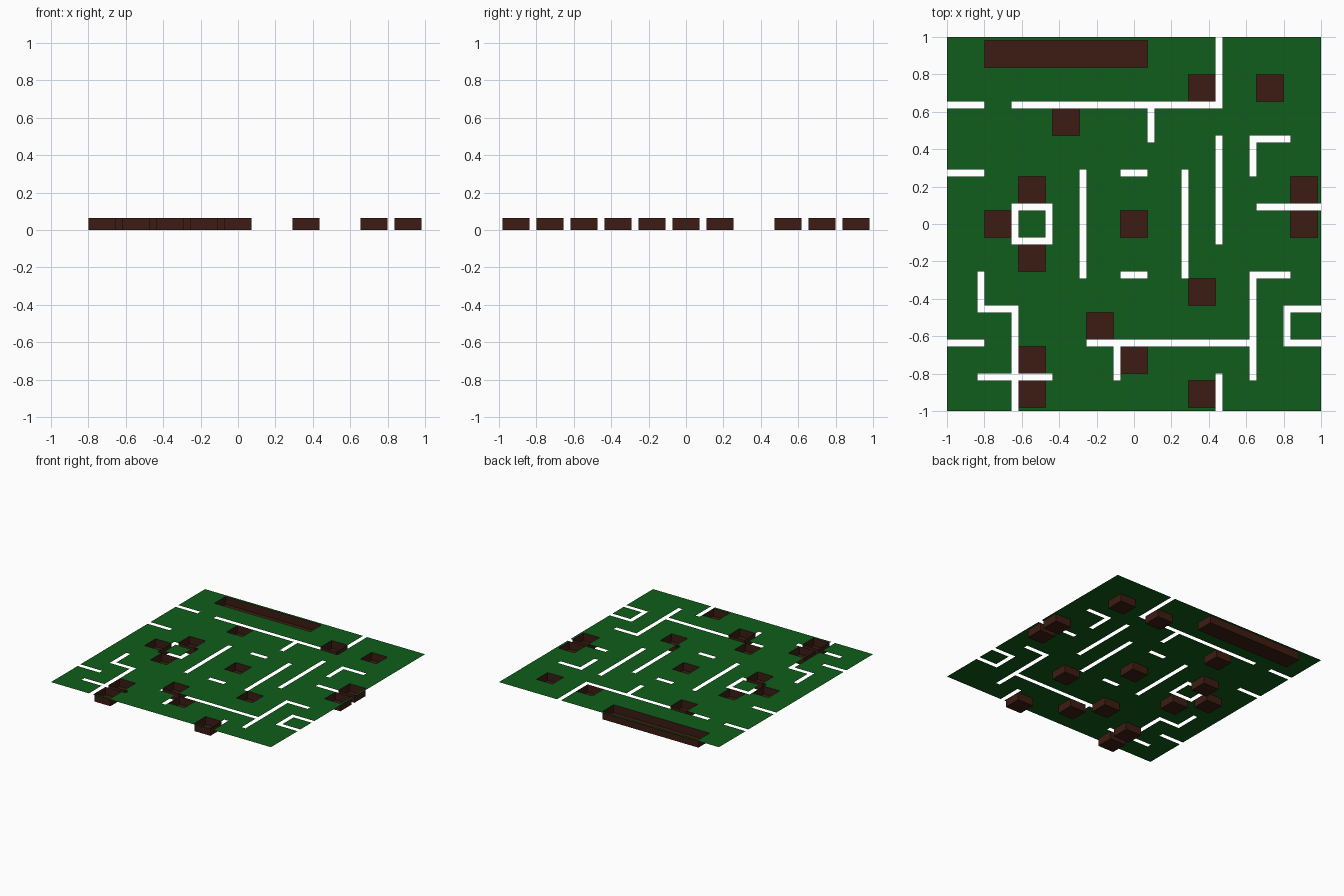
import bpy, bmesh

if "Cube" in bpy.data.objects:
    bpy.data.objects.remove(bpy.data.objects["Cube"])

C = 2 / 11          # maze cell size
H = 0.064           # pit depth


def pos(u):
    return -1 + u * C


def material(name, rgb):
    m = bpy.data.materials.new(name)
    m.diffuse_color = (*rgb, 1)
    m.use_nodes = True
    m.node_tree.nodes["Principled BSDF"].inputs["Base Color"].default_value = m.diffuse_color
    return m


green = material("green", (0.005, 0.11, 0.011))
brown = material("brown", (0.045, 0.012, 0.006))


def make_object(name, bm, mat):
    me = bpy.data.meshes.new(name)
    bm.to_mesh(me)
    bm.free()
    me.materials.append(mat)
    ob = bpy.data.objects.new(name, me)
    bpy.context.collection.objects.link(ob)


# wall slots in cell units: fixed line, start, end
horizontal = [(9, 0, 1.1), (9, 1.9, 8.1), (7, 0, 1.1), (7, 5.1, 5.9),
              (8, 8.9, 10.1), (6, 9.1, 11), (6, 1.9, 3.1), (5, 1.9, 3.1),
              (4, 5.1, 5.9), (4, 8.9, 10.1), (3, 0.9, 2.1), (3, 9.9, 11),
              (2, 0, 1.1), (2, 4.1, 9.1), (2, 9.9, 11), (1, 0.9, 3.1)]
vertical = [(8, 8.9, 11), (6, 7.9, 9.1), (4, 3.9, 7.1), (7, 3.9, 7.1),
            (8, 4.9, 8.1), (9, 6.9, 8.1), (2, 4.9, 6.1), (3, 4.9, 6.1),
            (1, 2.9, 4.1), (2, 0, 3.1), (5, 0.9, 2.1), (9, 0.9, 4.1),
            (8, 0, 1.1), (10, 1.9, 3.1)]

# pits: first column, last column, row
pits = [(1, 5, 10)] + [(c, c, r) for c, r in (
    (7, 9), (9, 9), (3, 8), (2, 6), (10, 6), (1, 5), (5, 5), (10, 5),
    (2, 4), (7, 3), (4, 2), (2, 1), (5, 1), (2, 0), (7, 0))]

holes = [(a, b, y - .1, y + .1) for y, a, b in horizontal]
holes += [(x - .1, x + .1, a, b) for x, a, b in vertical]
pit_rects = [(a + .1, b + .9, r + .1, r + .9) for a, b, r in pits]
holes += pit_rects

# maze floor: grid sheet with slots and pit openings left out
lines = [0] + [i + d for i in range(11) for d in (.1, .9)] + [11]
bm = bmesh.new()
grid = [[bm.verts.new((pos(x), pos(y), H)) for y in lines] for x in lines]
for i in range(len(lines) - 1):
    for j in range(len(lines) - 1):
        x = (lines[i] + lines[i + 1]) / 2
        y = (lines[j] + lines[j + 1]) / 2
        if not any(a < x < b and c < y < d for a, b, c, d in holes):
            bm.faces.new((grid[i][j], grid[i + 1][j],
                          grid[i + 1][j + 1], grid[i][j + 1]))
bmesh.ops.delete(bm, geom=[v for v in bm.verts if not v.link_faces],
                 context='VERTS')
make_object("maze_floor", bm, green)

# pits: open-topped boxes hanging below the floor
for n, (a, b, c, d) in enumerate(pit_rects):
    bm = bmesh.new()
    corners = [(a, c), (b, c), (b, d), (a, d)]
    low = [bm.verts.new((pos(x), pos(y), 0)) for x, y in corners]
    top = [bm.verts.new((pos(x), pos(y), H)) for x, y in corners]
    bm.faces.new(low)
    for k in range(4):
        m = (k + 1) % 4
        bm.faces.new((low[k], top[k], top[m], low[m]))
    make_object("trench" if n == 0 else f"pit_{n}", bm, brown)
